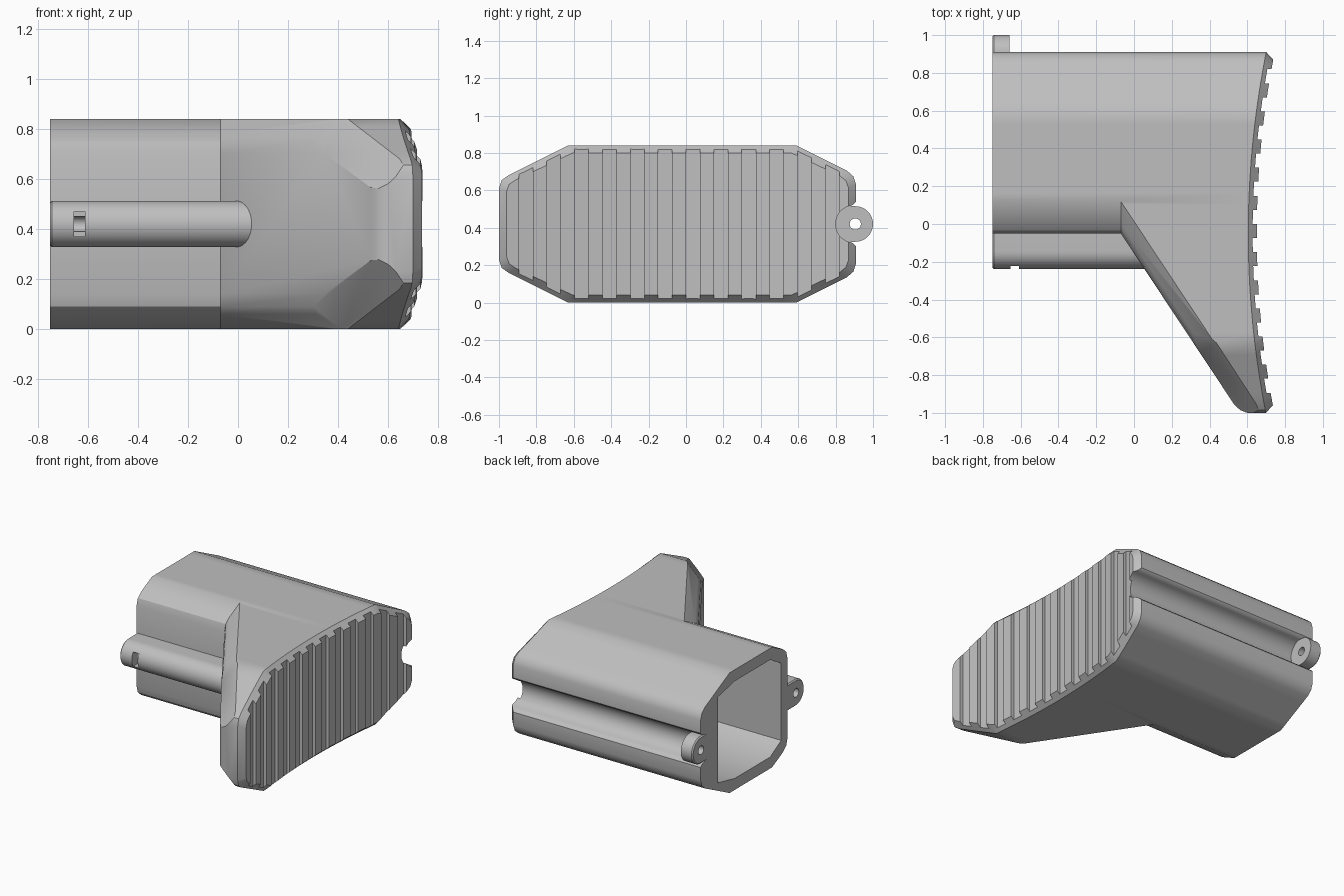
import bpy, bmesh, math
from mathutils import Vector

if "Cube" in bpy.data.objects:
    bpy.data.objects.remove(bpy.data.objects["Cube"])

grey = bpy.data.materials.new("warm_grey")
grey.diffuse_color = (0.52, 0.52, 0.52, 1)
grey.use_nodes = True
grey.node_tree.nodes["Principled BSDF"].inputs["Base Color"].default_value = grey.diffuse_color
H = 0.84            # overall height
MID = H / 2


def make(name, bm):
    bmesh.ops.recalc_face_normals(bm, faces=bm.faces)
    me = bpy.data.meshes.new(name)
    bm.to_mesh(me)
    bm.free()
    me.materials.append(grey)
    ob = bpy.data.objects.new(name, me)
    bpy.context.collection.objects.link(ob)
    return ob


def loft(bm, rings, cap=True):
    """Join equal-length closed rings of points into a solid."""
    vs = [[bm.verts.new(p) for p in r] for r in rings]
    n = len(vs[0])
    for a, b in zip(vs, vs[1:]):
        for i in range(n):
            bm.faces.new((a[i], a[(i + 1) % n], b[(i + 1) % n], b[i]))
    bm.faces.new(vs[0])
    if cap:
        bm.faces.new(vs[-1])
    return vs


def prism_x(name, prof, x0, x1):
    bm = bmesh.new()
    loft(bm, [[(x, y, z) for y, z in prof] for x in (x0, x1)])
    return make(name, bm)


def boolean(ob, cutter, op):
    m = ob.modifiers.new("cut", 'BOOLEAN')
    m.operation, m.object, m.solver = op, cutter, 'EXACT'
    dg = bpy.context.evaluated_depsgraph_get()
    me = bpy.data.meshes.new_from_object(ob.evaluated_get(dg))
    ob.modifiers.clear()
    ob.data = me
    bpy.data.objects.remove(cutter)


def smooth(ob, angle):
    bpy.ops.object.select_all(action='DESELECT')
    ob.select_set(True)
    bpy.context.view_layer.objects.active = ob
    bpy.ops.object.shade_smooth_by_angle(angle=math.radians(angle))


def butt_x(y):
    return 0.605 + 0.103 * (y + 0.05) ** 2


# Octagonal solid ending in a concave, chamfered butt
key = [(-1, .61), (-.985, .655), (-.95, .68), (-.63, H), (.59, H), (.86, .705), (.895, .675), (.91, .63)]
top = []
for (y0, z0), (y1, z1) in zip(key, key[1:]):
    n = max(1, round((y1 - y0) / 0.06))
    top += [(y0 + (y1 - y0) * i / n, z0 + (z1 - z0) * i / n) for i in range(n)]
top.append(key[-1])
outline = top + [(y, H - z) for y, z in reversed(top)]
inset = [((y + .045) * .958 - .045, MID + (z - MID) * .905) for y, z in outline]
bm = bmesh.new()
rings = loft(bm, [[(-.9, y, z) for y, z in outline],
                  [(butt_x(y), y, z) for y, z in outline],
                  [(butt_x(y) + .045, y, z) for y, z in inset]], cap=False)
r, n = rings[-1], len(outline)
for i in range(n // 2 - 1):
    bm.faces.new((r[i], r[i + 1], r[n - 2 - i], r[n - 1 - i]))
stock = make("stock_body", bm)

# Front wall, straight and then flaring down to the toe
front = [(.27, .89), (.17, H), (.05, .78), (.015, .75), (0, .70)]
front = front + [(y, H - z) for y, z in reversed(front)]
path = [(-.75, -.05), (-.07, -.05), (.53, -.955), (.562, -.985), (.60, -1.0), (.65, -1.02), (.9, -1.02)]
bm = bmesh.new()
loft(bm, [[(x, f + y, z) for y, z in front] + [(x, 1.2, -.05), (x, 1.2, .89)] for x, f in path])
boolean(stock, make("front_form", bm), 'INTERSECT')

# Eased corners beside the toe, mirrored top and bottom
for s in (1, -1):
    bm = bmesh.new()
    bmesh.ops.create_cube(bm, size=1)
    for v in bm.verts:
        v.co = Vector((.4 + v.co.x * .8, -.8 + v.co.y, MID + s * (.33 + v.co.z * .5)))
    res = bmesh.ops.bisect_plane(bm, geom=bm.verts[:] + bm.edges[:] + bm.faces[:],
                                 plane_co=(.32, -.638, MID + s * .30),
                                 plane_no=(-.535, -.63, s * .564), clear_inner=True)
    bmesh.ops.holes_fill(bm, edges=[e for e in bm.edges if e.is_boundary])
    boolean(stock, make("corner_cutter", bm), 'DIFFERENCE')

# Rod groove along the back side
arc = [(.9 + .1 * math.cos(a), MID + .1 * math.sin(a))
       for a in [math.radians(100 + 160 * i / 16) for i in range(17)]]
lip = [(1.1, .56), (.925, .56), (.908, .537), (.895, .524)]
groove = lip + arc + [(y, H - z) for y, z in reversed(lip)]
boolean(stock, prism_x("groove_cutter", groove, -1, 1), 'DIFFERENCE')

# Tube socket
half = [(.02, .69), (.14, .76), (.53, .76), (.72, .72)]
socket = half + [(y, H - z) for y, z in reversed(half)]
boolean(stock, prism_x("socket_cutter", socket, -.9, .45), 'DIFFERENCE')

# Grip grooves across the butt
bm = bmesh.new()
for k in range(-6, 6):
    a = .149 * k
    b = a + .075
    poly = [(butt_x(a) + .023, a), (butt_x(b) + .023, b), (1, b), (1, a)]
    loft(bm, [[(x, y, z) for x, y in poly] for z in (-.1, 1)])
boolean(stock, make("grip_cutter", bm), 'DIFFERENCE')
smooth(stock, 32)


def lug(name, cy, r, inner, x0, x1):
    """Round-ended rail joined to the body at y = inner, with a bored hole."""
    d = 1 if inner < cy else -1

    def ring(x, rr):
        pts = [(x, cy + d * rr * math.cos(a), MID + rr * math.sin(a))
               for a in [math.radians(-90 + 180 * i / 20) for i in range(21)]]
        return pts + [(x, inner, MID + rr), (x, inner, MID - rr)]
    bm = bmesh.new()
    loft(bm, [ring(x0, r - .008), ring(x0 + .008, r), ring(x1, r)])
    ob = make(name, bm)
    hole = [(cy + .03 * math.cos(i * math.tau / 20), MID + .03 * math.sin(i * math.tau / 20)) for i in range(20)]
    boolean(ob, prism_x("hole_cutter", hole, x0 - .1, min(x1 + .1, -.6)), 'DIFFERENCE')
    return ob


# Front rail with its small slot, and rear rod ring
rail = lug("front_rail", -.145, .0925, -.01, -.75, .08)
slot = [(-.3, .37), (-.3, .47), (-.15, .47), (-.15, .37)]
boolean(rail, prism_x("slot_cutter", slot, -.655, -.61), 'DIFFERENCE')
smooth(rail, 32)
smooth(lug("rear_ring", .905, .095, .78, -.75, -.66), 32)
